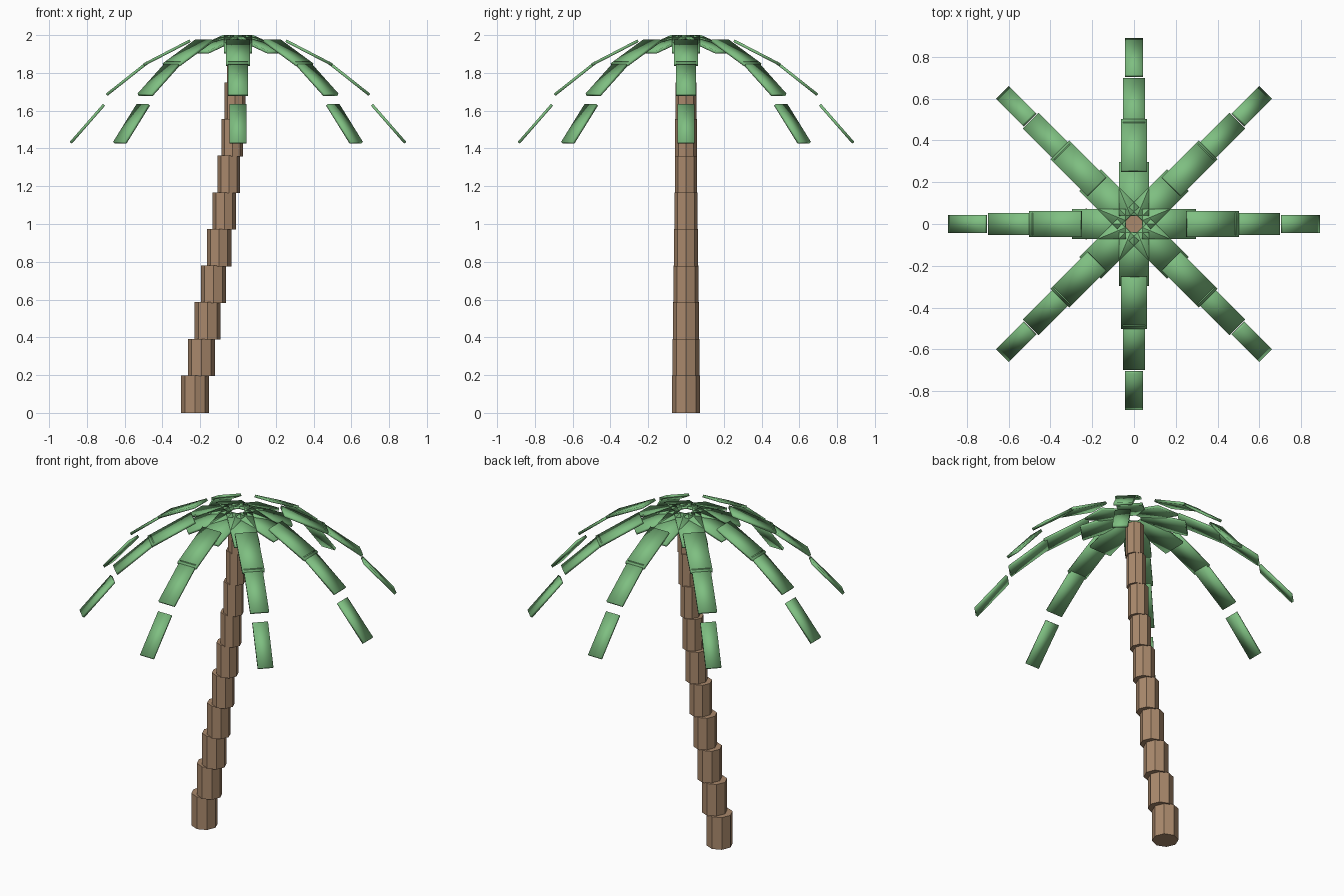
import bpy, bmesh, math
from mathutils import Matrix, Vector

if "Cube" in bpy.data.objects:
    bpy.data.objects.remove(bpy.data.objects["Cube"])


def material(name, rgb):
    m = bpy.data.materials.new(name)
    m.diffuse_color = (*rgb, 1.0)
    m.use_nodes = True
    m.node_tree.nodes["Principled BSDF"].inputs["Base Color"].default_value = m.diffuse_color
    return m


BARK = material("bark brown", (0.40, 0.25, 0.15))
LEAF = material("leaf green", (0.21, 0.52, 0.22))


def finish(bm, name, mat, smooth):
    bmesh.ops.recalc_face_normals(bm, faces=bm.faces)
    for f in bm.faces:
        f.smooth = smooth
    mesh = bpy.data.meshes.new(name)
    bm.to_mesh(mesh)
    bm.free()
    mesh.materials.append(mat)
    obj = bpy.data.objects.new(name, mesh)
    bpy.context.collection.objects.link(obj)
    return obj


# Trunk: ten stacked eight-sided rings, leaning towards the crown
STEP, HEIGHT = 0.194, 0.198
LEAN = [-0.228, -0.194, -0.161, -0.130, -0.100,
        -0.072, -0.048, -0.030, -0.016, -0.005]
bm = bmesh.new()
for i, x in enumerate(LEAN):
    r = 0.0745 - 0.0025 * i
    bmesh.ops.create_cone(
        bm, cap_ends=True, segments=8, radius1=r, radius2=r, depth=HEIGHT,
        matrix=Matrix.Translation((x, 0, i * STEP + HEIGHT / 2)))
finish(bm, "trunk", BARK, False)

# Fronds: each is four thin plates, steeper and narrower towards the tip
# (inner radius, inner top z, outer radius, outer top z, width)
PLATES = [(0.042, 2.000, 0.297, 1.917, 0.146),
          (0.257, 1.977, 0.502, 1.850, 0.126),
          (0.485, 1.860, 0.700, 1.690, 0.106),
          (0.715, 1.636, 0.891, 1.435, 0.088)]
THICK = 0.015


def frond(name, angle):
    bm = bmesh.new()
    for r0, z0, r1, z1, width in PLATES:
        along = Vector((r1 - r0, 0, z1 - z0))
        pitch = math.atan2(z0 - z1, r1 - r0)
        up = Vector((math.sin(pitch), 0, math.cos(pitch)))
        mid = Vector(((r0 + r1) / 2, 0, (z0 + z1) / 2)) - up * THICK / 2
        bmesh.ops.create_cube(
            bm, size=1.0,
            matrix=Matrix.Rotation(angle, 4, 'Z') @ Matrix.Translation(mid)
            @ Matrix.Rotation(pitch, 4, 'Y')
            @ Matrix.Diagonal((along.length, width, THICK, 1)))
    finish(bm, name, LEAF, True)


for k in range(8):
    frond(f"frond_{k + 1}", k * math.pi / 4)
